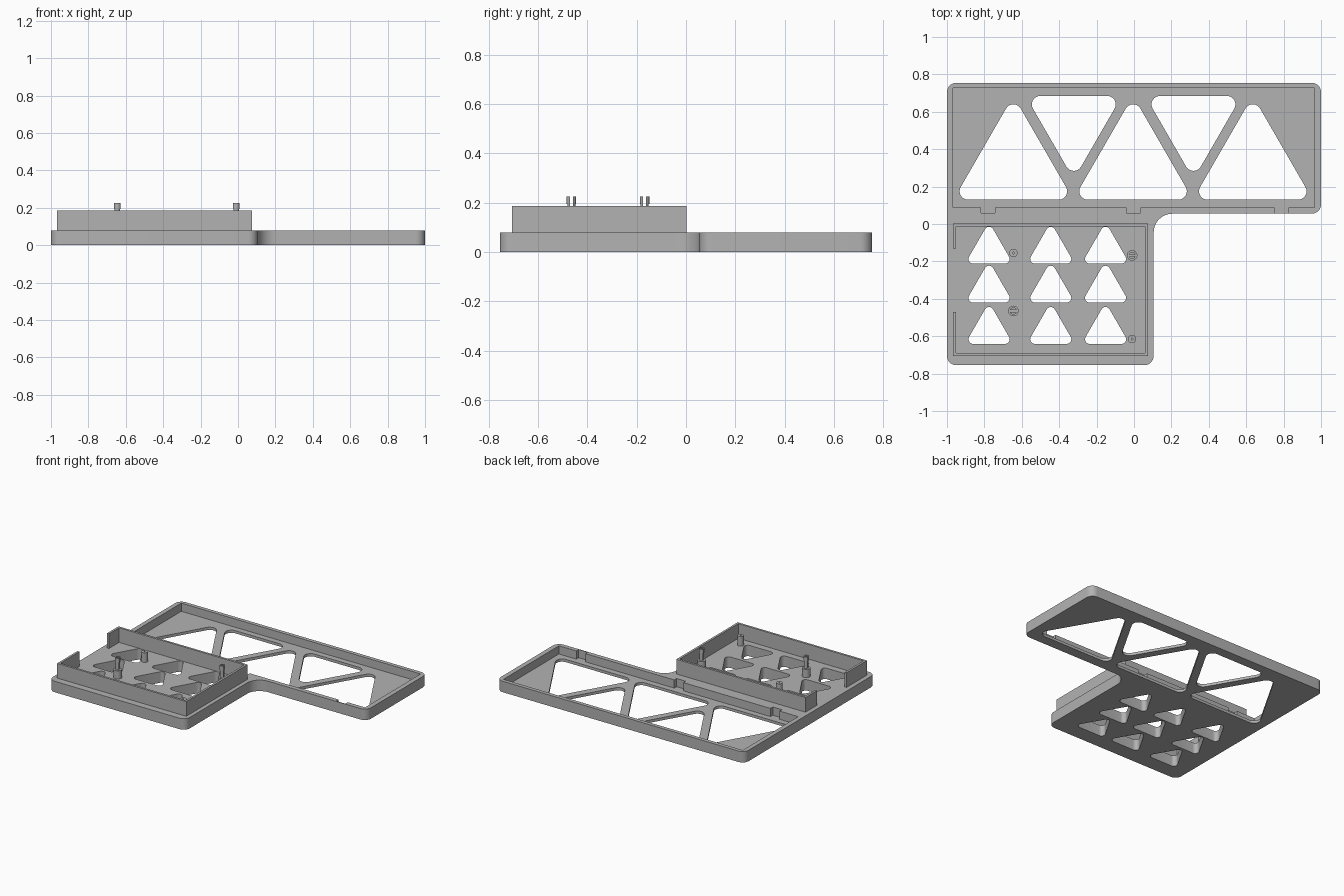
import bpy, bmesh, math
from mathutils import Vector

if "Cube" in bpy.data.objects:
    bpy.data.objects.remove(bpy.data.objects["Cube"], do_unlink=True)

grey = bpy.data.materials.new("plain grey")
grey.use_nodes = True
colour = (0.45, 0.45, 0.45, 1)
grey.diffuse_color = colour
grey.node_tree.nodes["Principled BSDF"].inputs["Base Color"].default_value = colour


def rounded(points, radius, steps=8):
    """Replace each corner with a tangent arc; radius is one value or one per corner."""
    radii = radius if isinstance(radius, list) else [radius] * len(points)
    result = []
    for i, r in enumerate(radii):
        p = Vector(points[i])
        a = (Vector(points[i - 1]) - p).normalized()
        b = (Vector(points[(i + 1) % len(points)]) - p).normalized()
        half = a.angle(b) / 2
        centre = p + (a + b).normalized() * r / math.sin(half)
        start = p + a * r / math.tan(half) - centre
        end = p + b * r / math.tan(half) - centre
        sweep = math.pi - 2 * half
        for k in range(steps + 1):
            t = k / steps
            result.append(centre + (start * math.sin((1 - t) * sweep)
                                    + end * math.sin(t * sweep)) / math.sin(sweep))
    return result


def triangle(cx, cy, size, radius, up=1):
    angles = [math.radians(up * 90 + 120 * k) for k in range(3)]
    return rounded([(cx + size * math.cos(a), cy + size * math.sin(a)) for a in angles], radius)


def circle(cx, cy, r, sides=24):
    return [(cx + r * math.cos(math.tau * k / sides), cy + r * math.sin(math.tau * k / sides))
            for k in range(sides)]


def prism(name, outlines, z0, z1):
    """Extrude one or more flat outlines from z0 to z1."""
    bm = bmesh.new()
    for outline in outlines:
        face = bm.faces.new([bm.verts.new((p[0], p[1], z0)) for p in outline])
        top = bmesh.ops.extrude_face_region(bm, geom=[face])["geom"]
        bmesh.ops.translate(bm, vec=(0, 0, z1 - z0),
                            verts=[v for v in top if isinstance(v, bmesh.types.BMVert)])
    bmesh.ops.recalc_face_normals(bm, faces=bm.faces)
    mesh = bpy.data.meshes.new(name)
    bm.to_mesh(mesh)
    bm.free()
    mesh.materials.append(grey)
    obj = bpy.data.objects.new(name, mesh)
    bpy.context.collection.objects.link(obj)
    return obj


def cut(obj, cutter):
    mod = obj.modifiers.new("cut", "BOOLEAN")
    mod.operation = "DIFFERENCE"
    mod.solver = "EXACT"
    mod.object = cutter
    bpy.context.view_layer.update()
    graph = bpy.context.evaluated_depsgraph_get()
    mesh = bpy.data.meshes.new_from_object(obj.evaluated_get(graph))
    obj.modifiers.clear()
    obj.data = mesh
    bpy.data.objects.remove(cutter, do_unlink=True)


def smooth(obj):
    bpy.ops.object.select_all(action="DESELECT")
    obj.select_set(True)
    bpy.context.view_layer.objects.active = obj
    bpy.ops.object.shade_smooth_by_angle(angle=math.radians(35))


BASE, FLOOR, WALL = 0.08, 0.02, 0.187

# L-shaped base
outline = rounded([(-1, -0.755), (0.105, -0.755), (0.105, 0.055),
                   (1, 0.055), (1, 0.755), (-1, 0.755)],
                  [0.05, 0.05, 0.1, 0.05, 0.05, 0.05])
base = prism("base_plate", [outline], 0, BASE)

# Wide shallow pocket with three notches along its front edge
pocket = [(-0.967, 0.727), (-0.967, 0.087)]
for x in (-0.78, -0.003, 0.788):
    pocket += [(x - 0.037, 0.087), (x - 0.037, 0.06), (x + 0.037, 0.06), (x + 0.037, 0.087)]
pocket += [(0.965, 0.087), (0.965, 0.727)]
cut(base, prism("pocket_cutter", [pocket], FLOOR, 0.2))

# Triangular openings, large in the pocket and small in the raised tray
holes = [triangle(x, 0.315, 0.37, 0.045) for x in (-0.645, -0.005, 0.635)]
holes += [triangle(x, 0.536, 0.297, 0.045, -1) for x in (-0.322, 0.318)]
holes += [triangle(x, y, 0.148, 0.025) for x in (-0.775, -0.445, -0.152)
          for y in (-0.138, -0.346, -0.567)]
cut(base, prism("hole_cutter", holes, -0.1, 0.3))
smooth(base)

# Tray wall, open in the middle of one side
x0, x1, y0, y1, t = -0.967, 0.076, -0.705, 0.003, 0.016
prism("tray_wall", [[(x0, -0.47), (x0, y0), (x1, y0), (x1, y1), (x0, y1), (x0, -0.13),
                     (x0 + t, -0.13), (x0 + t, y1 - t), (x1 - t, y1 - t),
                     (x1 - t, y0 + t), (x0 + t, y0 + t), (x0 + t, -0.47)]], BASE, WALL)

# Plain support posts with a small pilot hole
for i, (x, y) in enumerate([(-0.645, -0.155), (-0.01, -0.615)]):
    post = prism(f"support_post_{i + 1}", [circle(x, y, 0.022)], BASE, 0.15)
    cut(post, prism("pilot_cutter", [circle(x, y, 0.005, 12)], 0.13, 0.2))
    smooth(post)

# Split snap pins standing on wider bases
for i, (x, y) in enumerate([(-0.01, -0.168), (-0.645, -0.465)]):
    smooth(prism(f"snap_pin_base_{i + 1}", [circle(x, y, 0.028)], BASE, 0.14))
    for part, r, low, high in (("stem", 0.016, 0.14, 0.195), ("head", 0.019, 0.195, 0.226)):
        pin = prism(f"snap_pin_{part}_{i + 1}", [circle(x, y, r)], low, high)
        slot = [(x - 0.05, y - 0.006), (x + 0.05, y - 0.006),
                (x + 0.05, y + 0.006), (x - 0.05, y + 0.006)]
        cut(pin, prism("slot_cutter", [slot], 0.13, 0.3))
        smooth(pin)
